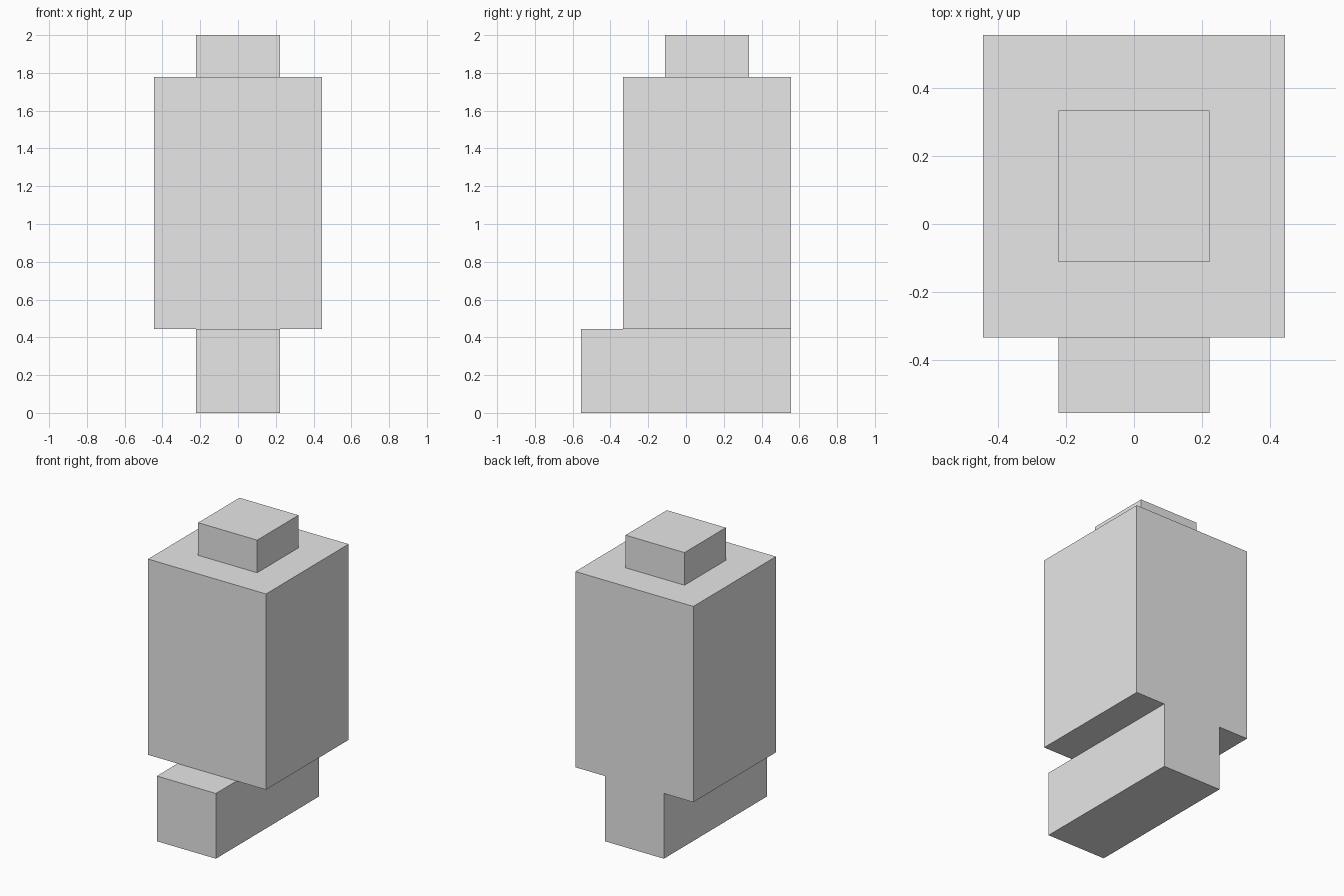
import bpy
from mathutils import Matrix, Vector
import bmesh

default_cube = bpy.data.objects.get("Cube")
if default_cube:
    bpy.data.objects.remove(default_cube, do_unlink=True)

UNIT = 2 / 9  # the model is built on a grid nine cells tall

# Single plain grey
grey = bpy.data.materials.new("plain_grey")
grey.use_nodes = True
colour = (0.8, 0.8, 0.8, 1)
grey.diffuse_color = colour
grey.node_tree.nodes["Principled BSDF"].inputs["Base Color"].default_value = colour


def block(name, size, y, bottom):
    """Box of the given cell size, centred on x, standing at height bottom."""
    mesh = bpy.data.meshes.new(name)
    bm = bmesh.new()
    centre = Vector((0, y, bottom + size[2] / 2)) * UNIT
    scale = Matrix.Diagonal((*(s * UNIT for s in size), 1))
    bmesh.ops.create_cube(bm, size=1, matrix=Matrix.Translation(centre) @ scale)
    bm.to_mesh(mesh)
    bm.free()
    mesh.materials.append(grey)
    obj = bpy.data.objects.new(name, mesh)
    bpy.context.collection.objects.link(obj)
    return obj


# Long foot reaching forward, wide body above it, small cap on top
block("foot", (2, 5, 2), 0, 0)
block("body", (4, 4, 6), 0.5, 2)
block("cap", (2, 2, 1), 0.5, 8)
